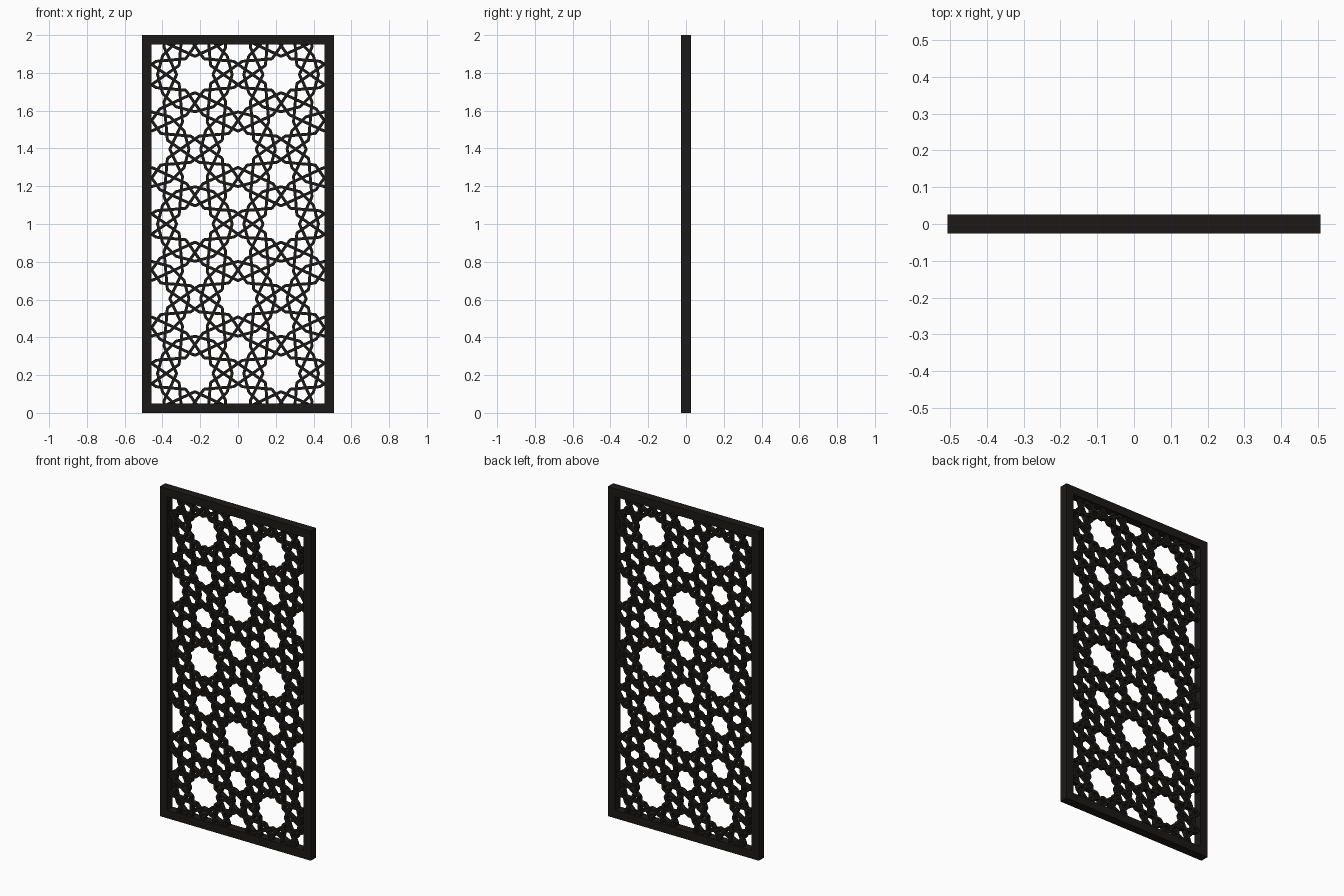
import bpy, bmesh
from math import sin, cos, tan, radians, sqrt
from mathutils import Vector

if "Cube" in bpy.data.objects:
    bpy.data.objects.remove(bpy.data.objects["Cube"])

W, H, D = 0.507, 2.0, 0.052      # frame half width, height, depth
RAIL = 0.05                      # frame face width
BAR, BAR_D = 0.0155, 0.03        # lattice bar width and depth
A = 2 * (W - RAIL) / 2           # spacing of the twelve-fold stars
C = A / sqrt(3)                  # star centre to nine-fold centre
S = C / (0.5 / tan(radians(15)) + 0.5 / tan(radians(20)))
R12 = S / 2 / tan(radians(15))
R9 = S / 2 / tan(radians(20))
ANG = 55                         # contact angle of the crossing lines

mat = bpy.data.materials.new("dark_wood")
mat.diffuse_color = (0.012, 0.010, 0.009, 1)
mat.use_nodes = True
mat.node_tree.nodes["Principled BSDF"].inputs["Base Color"].default_value = mat.diffuse_color


def finish(bm, name):
    bmesh.ops.recalc_face_normals(bm, faces=bm.faces)
    me = bpy.data.meshes.new(name)
    bm.to_mesh(me)
    bm.free()
    ob = bpy.data.objects.new(name, me)
    bpy.context.collection.objects.link(ob)
    me.materials.append(mat)
    return ob


def polar(r, deg):
    return Vector((r * cos(radians(deg)), r * sin(radians(deg))))


def prism(bm, pts, depth):
    front = [bm.verts.new((p[0], -depth / 2, p[1])) for p in pts]
    back = [bm.verts.new((p[0], depth / 2, p[1])) for p in pts]
    bm.faces.new(front)
    bm.faces.new(back[::-1])
    for i in range(len(pts)):
        j = (i + 1) % len(pts)
        bm.faces.new((front[j], front[i], back[i], back[j]))


segments = {}


def seg(p, q):
    # keep each line once, only near the opening
    if min(abs(p.x), abs(q.x)) > W or not (-0.02 < p.y < H + 0.02):
        return
    key = tuple(sorted([(round(p.x, 3), round(p.y, 3)), (round(q.x, 3), round(q.y, 3))]))
    segments[key] = (p, q)


def star(c, r, n, start):
    # two lines from every edge midpoint, stopping at their second crossing
    step = 360 / n
    tip = r * cos(radians(ANG)) / cos(radians(ANG - step))
    for i in range(n):
        a = start + i * step
        for s in (-1, 1):
            seg(c + polar(r, a), c + polar(tip, a + s * step))


def gap(c, phi):
    # small hexagon and triangles between neighbouring stars
    u, v = polar(1, phi), polar(1, phi + 90)
    mx = R9 * sin(radians(20))
    my = C / 2 - R9 * cos(radians(20))
    kink = mx - my / tan(radians(20 + ANG))
    for sx in (-1, 1):
        for sv in (-1, 1):
            mid = c + u * sx * mx + v * sv * my
            seg(c + u * sx * (A / 2 - R12), mid)
            seg(mid, c + u * sx * kink)


# star lattice on a triangular grid
for row in range(-3, 4):
    for col in range(-2, 3):
        p = Vector(((col + (0 if row % 2 else 0.5)) * A, 1 + row * A * sqrt(3) / 2))
        star(p, R12, 12, 0)
        star(p + Vector((0, C)), R9, 9, -90)
        star(p - Vector((0, C)), R9, 9, 90)
        for phi in (0, 60, 120):
            gap(p + polar(A / 2, phi), phi)

bm = bmesh.new()
for p, q in segments.values():
    d = (q - p).normalized()
    n = Vector((-d.y, d.x)) * BAR / 2
    e = d * BAR * 0.5
    # pointed ends make tidy joints
    prism(bm, [p + n, p - e, p - n, q - n, q + e, q + n], BAR_D)
lim = RAIL - 0.01
for co, no in (((W - lim, 0, 0), (1, 0, 0)), ((lim - W, 0, 0), (-1, 0, 0)),
               ((0, 0, H - lim), (0, 0, 1)), ((0, 0, lim), (0, 0, -1))):
    bmesh.ops.bisect_plane(bm, geom=bm.verts[:] + bm.edges[:] + bm.faces[:],
                           plane_co=co, plane_no=no, clear_outer=True)
finish(bm, "star_lattice")

# mitred frame
outer = [(-W, 0), (W, 0), (W, H), (-W, H)]
inner = [(-W + RAIL, RAIL), (W - RAIL, RAIL), (W - RAIL, H - RAIL), (-W + RAIL, H - RAIL)]
bm = bmesh.new()
rings = [[bm.verts.new((x, y, z)) for x, z in loop]
         for loop, y in ((outer, -D / 2), (inner, -D / 2), (inner, D / 2), (outer, D / 2))]
for k in range(4):
    a, b = rings[k], rings[(k + 1) % 4]
    for i in range(4):
        j = (i + 1) % 4
        bm.faces.new((a[i], a[j], b[j], b[i]))
finish(bm, "frame")
